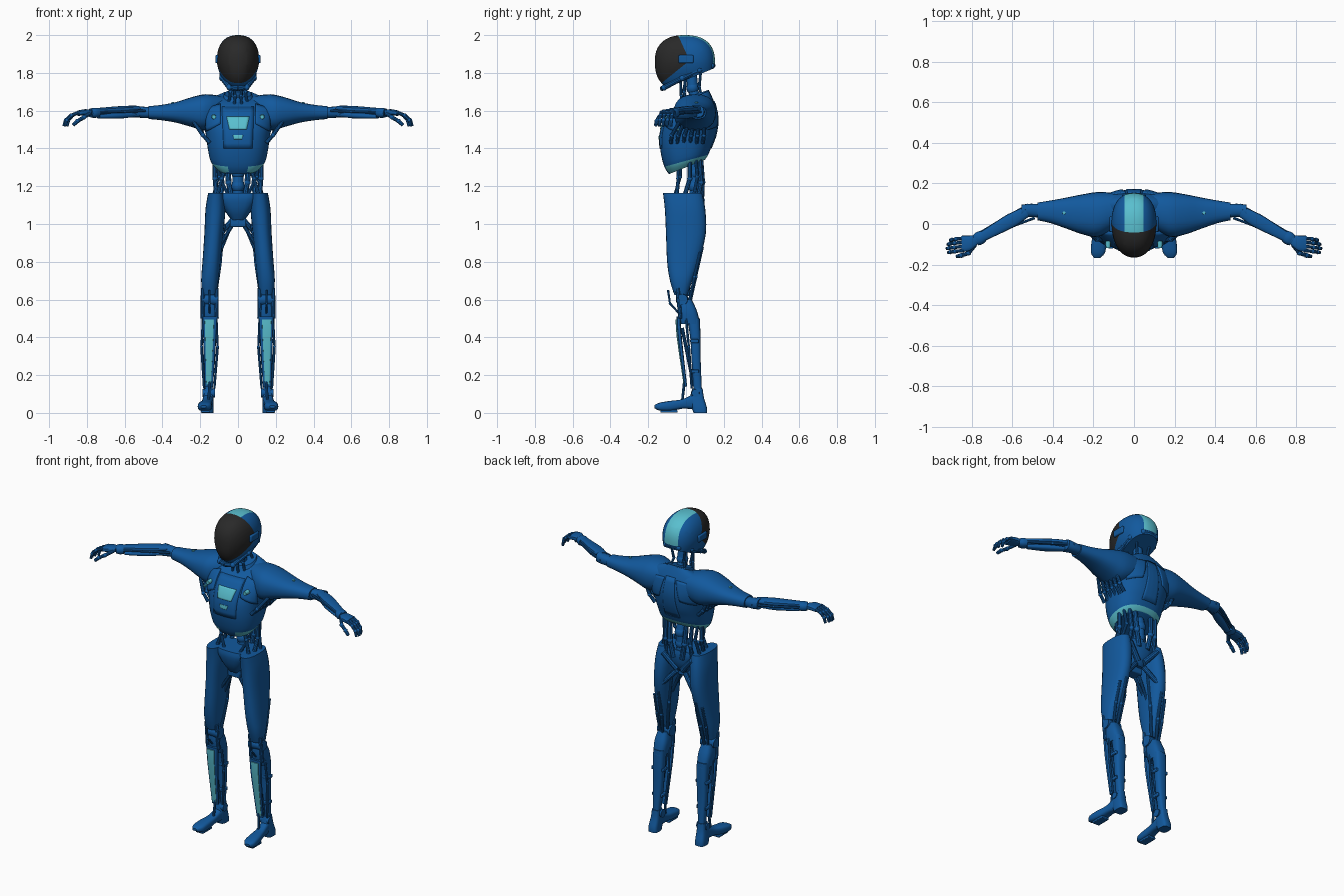
import bpy, bmesh, math
from mathutils import Vector as V, Matrix
from mathutils.bvhtree import BVHTree

def material(name, rgb):
    m = bpy.data.materials.new(name)
    m.diffuse_color = (*rgb, 1)
    return m

BLUE = material("blue_shell", (0.006, 0.1, 0.34))
CYAN = material("cyan_trim", (0.1, 0.52, 0.62))
BLACK = material("visor_black", (0.022, 0.022, 0.022))

def finish(name, bm, mats=(BLUE,), mirror=False, bevel=0, angle=35):
    bmesh.ops.recalc_face_normals(bm, faces=bm.faces)
    me = bpy.data.meshes.new(name)
    bm.to_mesh(me)
    bm.free()
    for p in me.polygons:
        p.use_smooth = True
    me.set_sharp_from_angle(angle=math.radians(angle))
    for m in mats:
        me.materials.append(m)
    ob = bpy.data.objects.new(name, me)
    bpy.context.collection.objects.link(ob)
    if bevel:
        b = ob.modifiers.new("bevel", "BEVEL")
        b.width, b.segments = bevel, 2
    if mirror:
        ob.modifiers.new("mirror", "MIRROR")
    return ob

# Cross-section makers: centre plus two half-axes
def zsec(z, x0, x1, y0, y1, tilt=0):
    return (V(((x0+x1)/2, (y0+y1)/2, z)), V(((x1-x0)/2, 0, 0)), V((0, (y1-y0)/2, tilt)))
def xsec(x, y0, y1, z0, z1):
    return (V((x, (y0+y1)/2, (z0+z1)/2)), V((0, (y1-y0)/2, 0)), V((0, 0, (z1-z0)/2)))
def ysec(y, x0, x1, z0, z1):
    return (V(((x0+x1)/2, y, (z0+z1)/2)), V(((x1-x0)/2, 0, 0)), V((0, 0, (z1-z0)/2)))

def loft(name, secs, mirror=False, n=24, p=2.4, k=3, mats=(BLUE,), pick=None):
    def cr(a, b, c, d, t):
        return 0.5*(2*b + (c-a)*t + (2*a-5*b+4*c-d)*t*t + (3*b-a-3*c+d)*t**3)
    rings, m = [], len(secs)
    for i in range(m-1):
        q = [secs[min(max(j, 0), m-1)] for j in range(i-1, i+3)]
        rings += [[cr(*(s[c] for s in q), t/k) for c in range(3)] for t in range(k)]
    rings.append(secs[-1])
    sp = lambda a: math.copysign(abs(a)**(2/p), a)
    bm = bmesh.new()
    vs = [[bm.verts.new(c + u*sp(math.cos(2*math.pi*j/n)) + v*sp(math.sin(2*math.pi*j/n)))
           for j in range(n)] for c, u, v in rings]
    for i in range(len(vs)-1):
        for j in range(n):
            f = bm.faces.new((vs[i][j], vs[i][(j+1) % n], vs[i+1][(j+1) % n], vs[i+1][j]))
            if pick:
                f.material_index = pick(i, f.calc_center_median())
    bm.faces.new(vs[0])
    bm.faces.new(vs[-1])
    return finish(name, bm, mats, mirror)

def rods(name, items, mirror=True, n=10, mat=BLUE):
    # each item is (radius, point, point, ...) making a jointed rod
    bm = bmesh.new()
    for r, *pts in items:
        for a, b in zip(pts, pts[1:]):
            a, b = V(a), V(b)
            M = Matrix.Translation((a+b)/2) @ (b-a).to_track_quat('Z', 'Y').to_matrix().to_4x4()
            bmesh.ops.create_cone(bm, cap_ends=True, segments=n, radius1=r, radius2=r*0.85,
                                  depth=(b-a).length, matrix=M)
        for a in pts[1:-1]:
            bmesh.ops.create_uvsphere(bm, u_segments=n, v_segments=6, radius=r*1.12,
                                      matrix=Matrix.Translation(a))
    return finish(name, bm, (mat,), mirror)

def box(name, c, s, mirror=True, rx=0, mat=BLUE, bevel=0.006):
    bm = bmesh.new()
    bmesh.ops.create_cube(bm, size=1, matrix=Matrix.Translation(c) @ Matrix.Rotation(rx, 4, 'X')
                          @ Matrix.Diagonal((*s, 1)))
    return finish(name, bm, (mat,), mirror, bevel)

# Helmet: rounded egg cut into visor, shell, crest stripe
bm = bmesh.new()
bmesh.ops.create_uvsphere(bm, u_segments=40, v_segments=24, radius=1)
for v in bm.verts:
    d = v.co / sum(abs(a)**2.4 for a in v.co)**(1/2.4)
    w = 0.112*(1 - 0.32*max(0, -d.z)**1.3)*(1 - 0.12*max(0, -d.y))
    v.co = (d.x*w, -0.006 + 0.159*d.y, 1.86 + d.z*(0.14 if d.z > 0 else 0.16))
def cut(co, no, clear=False):
    g = bm.verts[:] + bm.edges[:] + bm.faces[:]
    r = bmesh.ops.bisect_plane(bm, geom=g, plane_co=co, plane_no=no, clear_outer=clear)
    return [e for e in r['geom_cut'] if isinstance(e, bmesh.types.BMEdge)]
rim = cut((0, -0.14, 1.705), (0, 0.12, -0.29), True)
bmesh.ops.holes_fill(bm, edges=rim)
A, An = V((0, 0.012, 1.88)), V((0, 0.11, 0.05))
B, Bn = V((0, 0.012, 1.86)), V((0, 0.125, -0.155))
for co, no in ((A, An), (B, Bn), ((0.046, 0, 0), (1, 0, 0)), ((-0.046, 0, 0), (1, 0, 0)), ((0, 0, 1.85), (0, 0, 1))):
    cut(co, no)
for f in bm.faces:
    c = f.calc_center_median()
    if (c-A).dot(An) < 0 and (c-B).dot(Bn) < 0:
        f.material_index = 2
    elif abs(c.x) < 0.046 and c.z > 1.85:
        f.material_index = 1
finish("helmet", bm, (BLUE, CYAN, BLACK))
box("ear_pod", (0.108, 0, 1.873), (0.024, 0.08, 0.042))
rods("helmet_rim", [(0.014, (0, -0.125, 1.718), (0.045, -0.115, 1.722), (0.085, -0.02, 1.772),
                     (0.085, 0.07, 1.815), (0.045, 0.135, 1.838), (0, 0.145, 1.84))])

# Neck: spine column and side cables
rods("neck_spine", [(0.03, (0, 0.055, 1.64), (0, 0.035, 1.72), (0, 0.03, 1.81))], mirror=False, n=16)
rods("neck_cables", [(0.009, (0.05, 0.0, 1.63), (0.04, -0.01, 1.7), (0.05, 0.0, 1.79)),
                     (0.008, (0.055, 0.085, 1.66), (0.035, 0.07, 1.73), (0.05, 0.08, 1.82)),
                     (0.008, (0.02, -0.025, 1.62), (0.015, -0.025, 1.68), (0.03, -0.03, 1.77))])

# Torso shell with bright lower rim
torso = loft("torso", [
    zsec(1.302, -.115, .115, -.09, .10, .038), zsec(1.335, -.145, .145, -.115, .118, .032),
    zsec(1.40, -.16, .16, -.135, .137, .015), zsec(1.46, -.168, .168, -.138, .155),
    zsec(1.52, -.18, .18, -.125, .167), zsec(1.57, -.19, .19, -.098, .168),
    zsec(1.62, -.19, .19, -.065, .155, .01), zsec(1.655, -.16, .16, -.03, .138, .018),
    zsec(1.68, -.09, .09, 0, .122, .026)], n=40,
    mats=(BLUE, CYAN), pick=lambda i, c: int(i < 3 and not (c.y < 0 and abs(c.x) < 0.055)))
bvh = BVHTree.FromPolygons([v.co for v in torso.data.vertices], [p.vertices for p in torso.data.polygons])

def plate(name, corners, mat=BLUE, side=-1, thick=0.012, mirror=False, n=8):
    # quad given in x,z projected on the torso from front (-1) or back (1)
    bm = bmesh.new()
    a, b, c, d = (V(q) for q in corners)
    g = []
    for i in range(n+1):
        for j in range(n+1):
            s, t = i/n, j/n
            q = a.lerp(b, s).lerp(d.lerp(c, s), t)
            hit = bvh.ray_cast(V((q.x, side, q.y)), V((0, -side, 0)))[0]
            g.append(bm.verts.new(hit if hit else (q.x, 0.05, q.y)))
    for i in range(n):
        for j in range(n):
            k = i*(n+1)+j
            bm.faces.new((g[k], g[k+1], g[k+n+2], g[k+n+1]))
    ob = finish(name, bm, (mat,), mirror)
    m = ob.modifiers.new("thickness", "SOLIDIFY")
    m.thickness, m.offset = thick, 0

plate("chest_plate", [(-.085, 1.62), (.085, 1.62), (.075, 1.40), (-.075, 1.40)], thick=0.008)
plate("pectoral_plate", [(.092, 1.63), (.165, 1.61), (.165, 1.49), (.092, 1.53)], thick=0.02, mirror=True)
plate("chest_light", [(-.06, 1.565), (.06, 1.565), (.045, 1.5), (-.045, 1.5)], CYAN, thick=0.014)
plate("small_chest_light", [(-.027, 1.47), (.027, 1.47), (.02, 1.448), (-.02, 1.448)], CYAN, thick=0.014)
plate("shoulder_blade", [(.04, 1.64), (.15, 1.63), (.15, 1.5), (.07, 1.52)], side=1, mirror=True)
plate("back_spine_plate", [(-.03, 1.65), (.03, 1.65), (.05, 1.4), (-.05, 1.4)], side=1, thick=0.008)
rods("chest_lamp", [(0.013, (.128, -.085, 1.567), (.128, -.118, 1.567))], n=14, mat=CYAN)
rods("sleeve_lamp", [(0.009, (.345, .055, 1.63), (.345, .055, 1.647)), (0.007, (.2, -.03, 1.5), (.2, -.055, 1.5))], mat=CYAN)
loft("collar", [zsec(1.66, -.085, .085, -.025, .125, .03), zsec(1.69, -.07, .07, -.005, .12, .02)], n=24)

# Underarm ribs
rods("underarm_ribs", [(0.011, (.15, -.08+.034*i, 1.43), (.185, -.075+.034*i, 1.47), (.235-.004*i, -.035+.026*i, 1.54))
                       for i in range(6)])

# Shoulder and sleeve
loft("sleeve", [xsec(.07, 0, .15, 1.53, 1.675), xsec(.17, -.062, .158, 1.495, 1.687), xsec(.25, -.052, .147, 1.515, 1.67),
                xsec(.33, -.024, .131, 1.537, 1.645), xsec(.41, .004, .116, 1.55, 1.63),
                xsec(.475, .018, .106, 1.556, 1.624)], mirror=True)

# Elbow, forearm shells and cables
loft("elbow", [xsec(.46, .03, .098, 1.562, 1.618), xsec(.51, .035, .1, 1.562, 1.622), xsec(.555, .03, .095, 1.565, 1.628)], mirror=True, n=16)
def along(a, b, *spec):
    a, b = V(a), V(b)
    t = (b-a).normalized()
    u = t.cross(V((0, 0, 1))).normalized()
    w = u.cross(t)
    return [(a.lerp(b, s), u*ru, w*rw) for s, ru, rw in spec]
E, W = (.53, .058, 1.6), (.79, -.085, 1.587)
loft("forearm_upper", along((.53, .06, 1.612), (.78, -.08, 1.6), (0, .026, .014), (.3, .035, .017), (.7, .028, .014), (1, .022, .011)), mirror=True, n=16)
loft("forearm_lower", along((.55, .045, 1.578), (.74, -.06, 1.568), (0, .016, .011), (.4, .025, .016), (1, .017, .01)), mirror=True, n=16)
rods("forearm_cables", [(.007, (.49, .03, 1.6), (.6, -.012, 1.595), (.77, -.092, 1.59)),
                        (.007, (.52, .095, 1.595), (.63, .035, 1.59), (.78, -.055, 1.585)),
                        (.012, (.5, .06, 1.575), (.62, .01, 1.575), (.77, -.07, 1.58))])
loft("wrist_cuff", along(E, W, (.82, .03, .025), (.9, .033, .027), (.97, .028, .022)), mirror=True, n=16)

# Hand
loft("palm", [xsec(.775, -.105, -.055, 1.575, 1.603), xsec(.81, -.132, -.056, 1.575, 1.608),
              xsec(.85, -.138, -.058, 1.572, 1.6)], mirror=True, n=16, p=3)
rods("fingers", [(.0095, (.84, y, 1.592), (.84+.045*s, y-.004, 1.575), (.84+.072*s, y-.008, 1.55), (.84+.082*s, y-.01, 1.518))
                 for y, s in ((-.07, .8), (-.09, .95), (-.111, 1), (-.131, .92))])
rods("thumb", [(.011, (.785, -.105, 1.585), (.815, -.143, 1.565), (.85, -.155, 1.545), (.873, -.16, 1.523))])

# Waist: spine, pistons and cables
rods("waist_spine", [(.032, (0, .05, 1.1), (0, .045, 1.2), (0, .05, 1.27), (0, .03, 1.37))], mirror=False, n=16)
rods("waist_pistons", [(.013, (.115, -.01, 1.14), (.122, .02, 1.24), (.125, .02, 1.37)),
                       (.011, (.11, -.05, 1.15), (.085, -.04, 1.24), (.055, -.04, 1.34)),
                       (.016, (.03, .08, 1.12), (.05, .085, 1.22), (.06, .075, 1.38)),
                       (.013, (.09, .06, 1.12), (.085, .08, 1.22), (.095, .07, 1.38)),
                       (.009, (.05, -.06, 1.15), (.1, -.03, 1.25), (.11, -.03, 1.34)),
                       (.01, (.13, .04, 1.14), (.105, .06, 1.25), (.12, .05, 1.36))])

# Pelvis
loft("pelvis", [zsec(1.02, -.035, .035, -.055, .045), zsec(1.07, -.07, .07, -.085, .075),
                zsec(1.13, -.105, .105, -.1, .085), zsec(1.165, -.11, .11, -.095, .08)], p=3)
box("crotch_block", (0, -.01, 1.015), (.085, .07, .06), mirror=False)
rods("hip_struts", [(.01, (.02, -.03, 1.01), (.1, -.03, .88)), (.009, (.03, .0, 1.01), (.115, 0, .8)),
                    (.018, (.02, .06, 1.04), (.1, .085, 1.13)), (.015, (.03, .05, 1.02), (.11, .08, .93))])

# Thigh shell and inner mechanics
loft("thigh", [zsec(1.165, .072, .158, -.122, .085), zsec(1.08, .066, .172, -.112, .102), zsec(.95, .078, .178, -.106, .105),
               zsec(.8, .092, .188, -.1, .07), zsec(.7, .104, .195, -.085, .034), zsec(.625, .115, .187, -.062, .008)], mirror=True)
rods("thigh_cables", [(.01, (.075, .03, 1.0), (.095, .03, .8), (.12, .01, .62)),
                      (.01, (.13, .085, .88), (.135, .05, .72), (.145, .02, .58)),
                      (.008, (.165, .075, .85), (.17, .045, .72), (.165, .015, .58))])

# Knee
rods("knee_axle", [(.034, (.105, -.02, .6), (.195, -.02, .6))], n=20)
rods("knee_links", [(.012, (.115, -.045, .66), (.112, -.03, .5)), (.012, (.185, -.045, .66), (.188, -.03, .5)),
                    (.006, (.15, -.095, .65), (.15, -.085, .58), (.15, -.04, .53))])
loft("knee_shell", [zsec(.6, .12, .182, -.04, .03), zsec(.54, .108, .193, -.042, .058), zsec(.47, .112, .188, -.03, .075)], mirror=True, n=20, p=3)

# Shin: front blade with bright panel, rear calf, cables
loft("calf", [zsec(.5, .113, .187, .005, .073), zsec(.4, .116, .184, .022, .077), zsec(.27, .122, .182, .03, .078),
              zsec(.12, .135, .175, .04, .084)], mirror=True, n=20, p=2.8)
loft("shin_blade", [zsec(.51, .11, .188, -.05, -.028), zsec(.4, .116, .184, -.044, -.022), zsec(.14, .132, .176, -.008, .006)], mirror=True, n=16, p=4)
loft("shin_light", [zsec(.495, .127, .177, -.055, -.04), zsec(.4, .13, .174, -.049, -.035), zsec(.15, .142, .168, -.013, 0)],
     mirror=True, n=16, p=6, mats=(CYAN,))
rods("shin_cables", [(.007, (.115, 0, .5), (.108, .015, .35), (.125, .03, .13)), (.007, (.185, 0, .5), (.193, .015, .35), (.18, .03, .13)),
                     (.009, (.15, -.02, .45), (.152, .04, .14)), (.008, (.15, -.008, .17), (.155, -.02, .06))])
for i, z in enumerate((.38, .22)):
    box(f"calf_clip_{i+1}", (.152, .045, z), (.082-.01*i, .045, .02), bevel=.004)

# Ankle and foot
rods("ankle_axle", [(.024, (.122, .05, .105), (.188, .05, .105))], n=18)
loft("heel", [zsec(0, .13, .192, .04, .112), zsec(.03, .13, .192, .03, .11), zsec(.08, .13, .186, .022, .095), zsec(.13, .133, .18, .034, .088)],
     mirror=True, n=20, p=3.5)
loft("foot", [ysec(-.168, .168, .196, .026, .04), ysec(-.14, .142, .213, .012, .054), ysec(-.08, .137, .208, .01, .064),
              ysec(-.02, .136, .194, .022, .072), ysec(.04, .133, .186, .02, .1)], mirror=True, n=20, p=3)
box("sole_pad", (.172, -.09, .008), (.05, .09, .014), bevel=.004)
